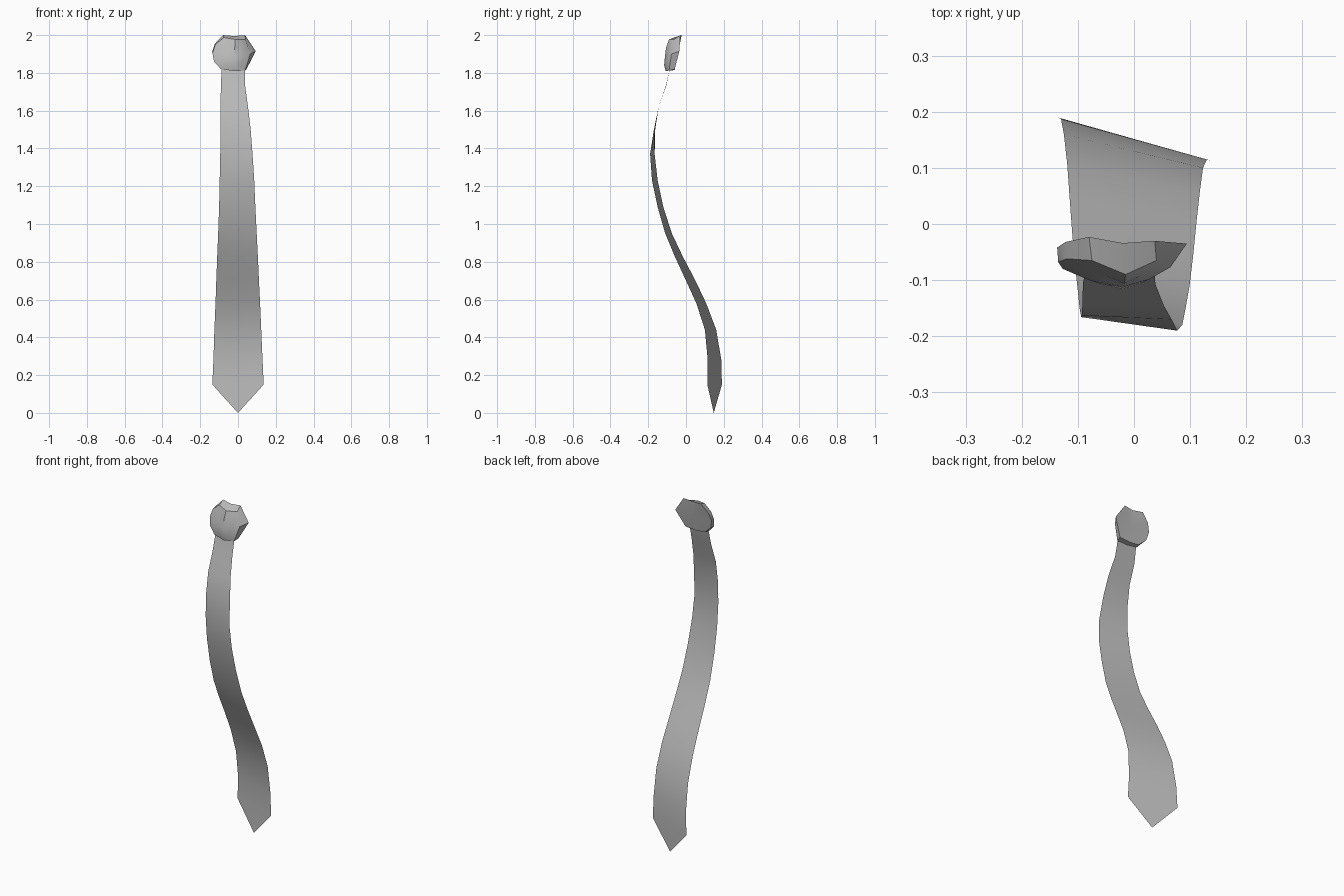
import bpy, bmesh
from mathutils import Vector

cube = bpy.data.objects.get("Cube")
if cube:
    bpy.data.objects.remove(cube, do_unlink=True)

grey = bpy.data.materials.new("plain grey")
grey.use_nodes = True
colour = (0.5, 0.5, 0.5, 1)
grey.diffuse_color = colour
grey.node_tree.nodes["Principled BSDF"].inputs["Base Color"].default_value = colour


def finish(bm, name, angle):
    bmesh.ops.recalc_face_normals(bm, faces=bm.faces)
    mesh = bpy.data.meshes.new(name)
    bm.to_mesh(mesh)
    bm.free()
    mesh.materials.append(grey)
    obj = bpy.data.objects.new(name, mesh)
    bpy.context.collection.objects.link(obj)
    bpy.ops.object.select_all(action='DESELECT')
    obj.select_set(True)
    bpy.context.view_layer.objects.active = obj
    bpy.ops.object.shade_smooth_by_angle(angle=angle)
    return obj


def bridge(bm, a, b):
    n = len(a)
    for i in range(n):
        j = (i + 1) % n
        bm.faces.new((a[i], a[j], b[j], b[i]))


def fan(bm, ring, centre):
    c = bm.verts.new(centre)
    for i in range(len(ring)):
        bm.faces.new((ring[i], ring[(i + 1) % len(ring)], c))


# Hanging blade: thin curved sheet, rows of (z, x right, x left, y right, y left)
rows = [
    (.15, -.136, .136, .19, .113), (.28, -.13, .13, .187, .115),
    (.44, -.125, .123, .16, .10), (.58, -.119, .117, .107, .055),
    (.70, -.115, .111, .05, 0), (.83, -.11, .105, -.018, -.06),
    (.95, -.105, .099, -.075, -.11), (1.09, -.10, .092, -.12, -.15),
    (1.23, -.097, .086, -.15, -.18), (1.37, -.094, .077, -.166, -.19),
    (1.50, -.093, .067, -.163, -.17), (1.62, -.092, .053, -.145, -.145),
    (1.73, -.091, .038, -.105, -.107), (1.85, -.085, .037, -.08, -.08),
]
bm = bmesh.new()
tip = bm.verts.new((0, .147, 0))
prev = None
for z, xa, xb, ya, yb in rows:
    a, b = Vector((xa, ya, z)), Vector((xb, yb, z))
    row = [bm.verts.new(p) for p in (a, (a + b) / 2, b)]
    for i in range(2):
        if prev:
            bm.faces.new((prev[i], prev[i + 1], row[i + 1], row[i]))
        else:
            bm.faces.new((tip, row[i + 1], row[i]))
    prev = row
finish(bm, "tie_blade", 0.8)

# Knot: back outline lofted to front outline, then a rounded front
back = [
    (-.08, -.023, 2), (-.02, -.034, 1.995), (.037, -.03, 2), (.094, -.035, 1.915),
    (.045, -.06, 1.82), (-.02, -.06, 1.815), (-.08, -.06, 1.82),
    (-.125, -.05, 1.86), (-.137, -.042, 1.91), (-.122, -.032, 1.955),
]
front = [
    (-.075, -.065, 1.987), (-.015, -.09, 1.977), (.04, -.065, 1.977), (.065, -.077, 1.9),
    (.037, -.09, 1.812), (-.02, -.108, 1.81), (-.09, -.092, 1.82),
    (-.127, -.08, 1.86), (-.135, -.068, 1.905), (-.12, -.062, 1.95),
]
centre = Vector((-.02, -.112, 1.88))
inner = []
for p in front:
    q = Vector(p).lerp(centre, .45)
    q.y -= .006
    inner.append(q)
bm = bmesh.new()
rings = [[bm.verts.new(p) for p in ring] for ring in (back, front, inner)]
bridge(bm, rings[0], rings[1])
bridge(bm, rings[1], rings[2])
fan(bm, rings[2], centre)
fan(bm, rings[0], (-.02, -.045, 1.9))
finish(bm, "tie_knot", 0.6)
